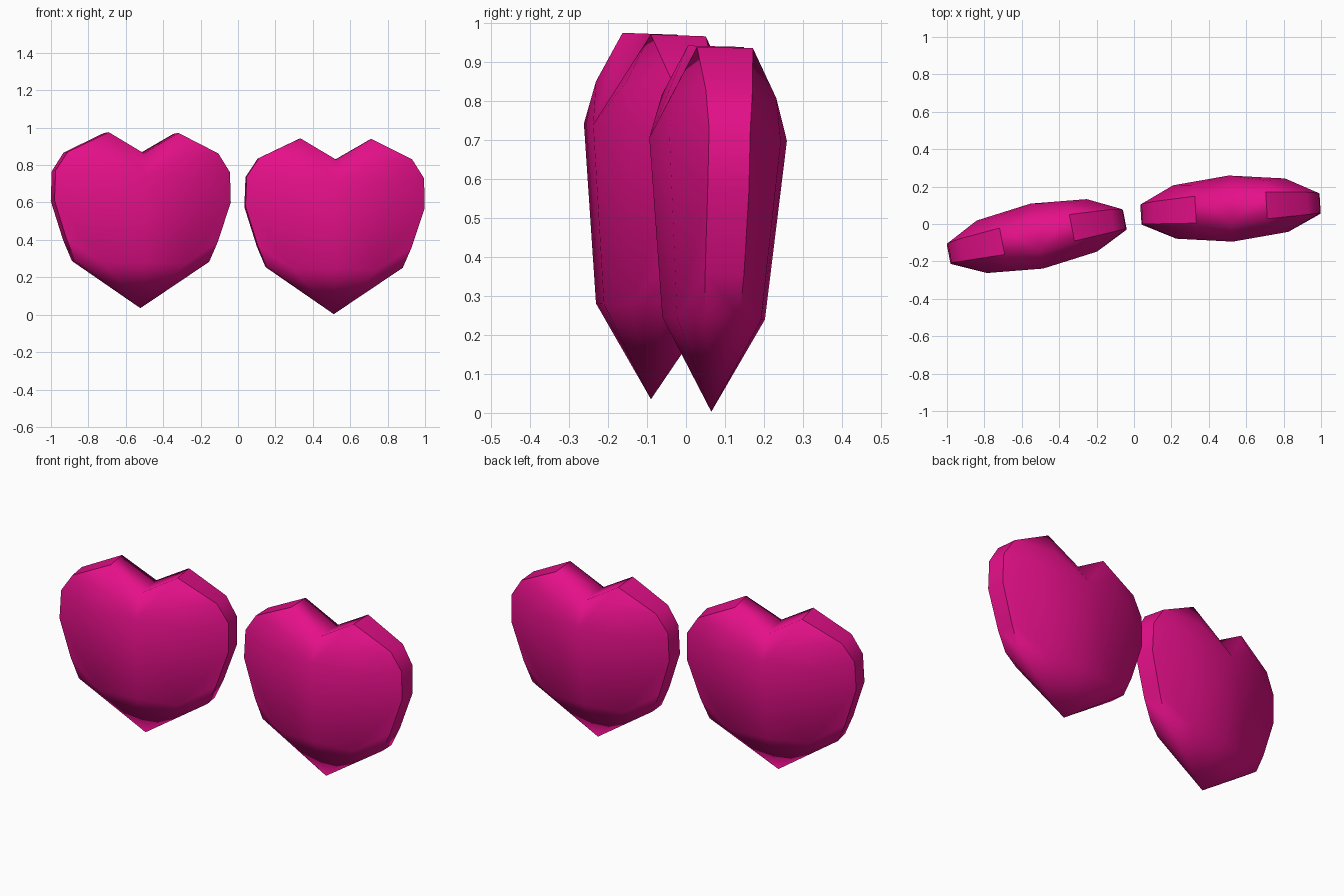
import bpy, bmesh, math

if "Cube" in bpy.data.objects:
    bpy.data.objects.remove(bpy.data.objects["Cube"])

pink = bpy.data.materials.new("hot_pink")
pink.diffuse_color = (0.78, 0.005, 0.25, 1)
pink.use_nodes = True
pink.node_tree.nodes["Principled BSDF"].inputs["Base Color"].default_value = pink.diffuse_color

# One quarter of the puffy heart: (x, depth, z), repeated to front/back and left/right
QUARTER = [
    (0, 0, 0),                                                    # tip
    (0, .132, .24), (.23, .108, .24), (.365, .045, .25),          # lower ring
    (.412, .05, .36), (.48, .053, .57), (.475, .053, .73),        # side rim
    (0, .177, .70), (.30, .143, .70), (.20, .135, .81),           # puffed middle
    (.41, .06, .83), (.19, .072, .937), (0, .09, .825),           # lobe and cleft
]


def heart(name, location, rotation):
    bm = bmesh.new()
    for x, y, z in QUARTER:
        for s in ((-1, 1) if y else (1,)):
            bm.verts.new((x, s * y, z))
    # each half is convex, so wrap it and open it at the middle plane
    bmesh.ops.convex_hull(bm, input=bm.verts[:])
    middle = [f for f in bm.faces if all(v.co.x < 1e-5 for v in f.verts)]
    bmesh.ops.delete(bm, geom=middle, context='FACES')
    loose = [v for v in bm.verts if not v.link_faces]
    bmesh.ops.delete(bm, geom=loose, context='VERTS')
    # mirror the other half
    half = bmesh.ops.duplicate(bm, geom=bm.verts[:] + bm.edges[:] + bm.faces[:])["geom"]
    for v in half:
        if isinstance(v, bmesh.types.BMVert):
            v.co.x *= -1
    bmesh.ops.remove_doubles(bm, verts=bm.verts[:], dist=1e-4)
    bmesh.ops.recalc_face_normals(bm, faces=bm.faces[:])
    mesh = bpy.data.meshes.new(name)
    bm.to_mesh(mesh)
    bm.free()
    mesh.materials.append(pink)
    ob = bpy.data.objects.new(name, mesh)
    bpy.context.collection.objects.link(ob)
    ob.location = location
    ob.rotation_euler = [math.radians(a) for a in rotation]
    bpy.ops.object.select_all(action='DESELECT')
    ob.select_set(True)
    bpy.context.view_layer.objects.active = ob
    bpy.ops.object.shade_smooth_by_angle(angle=math.radians(55))


heart("left_heart", (-.522, -.09, .035), (-2, .6, 11))
heart("right_heart", (.512, .065, .003), (-1.4, .5, 3.5))
